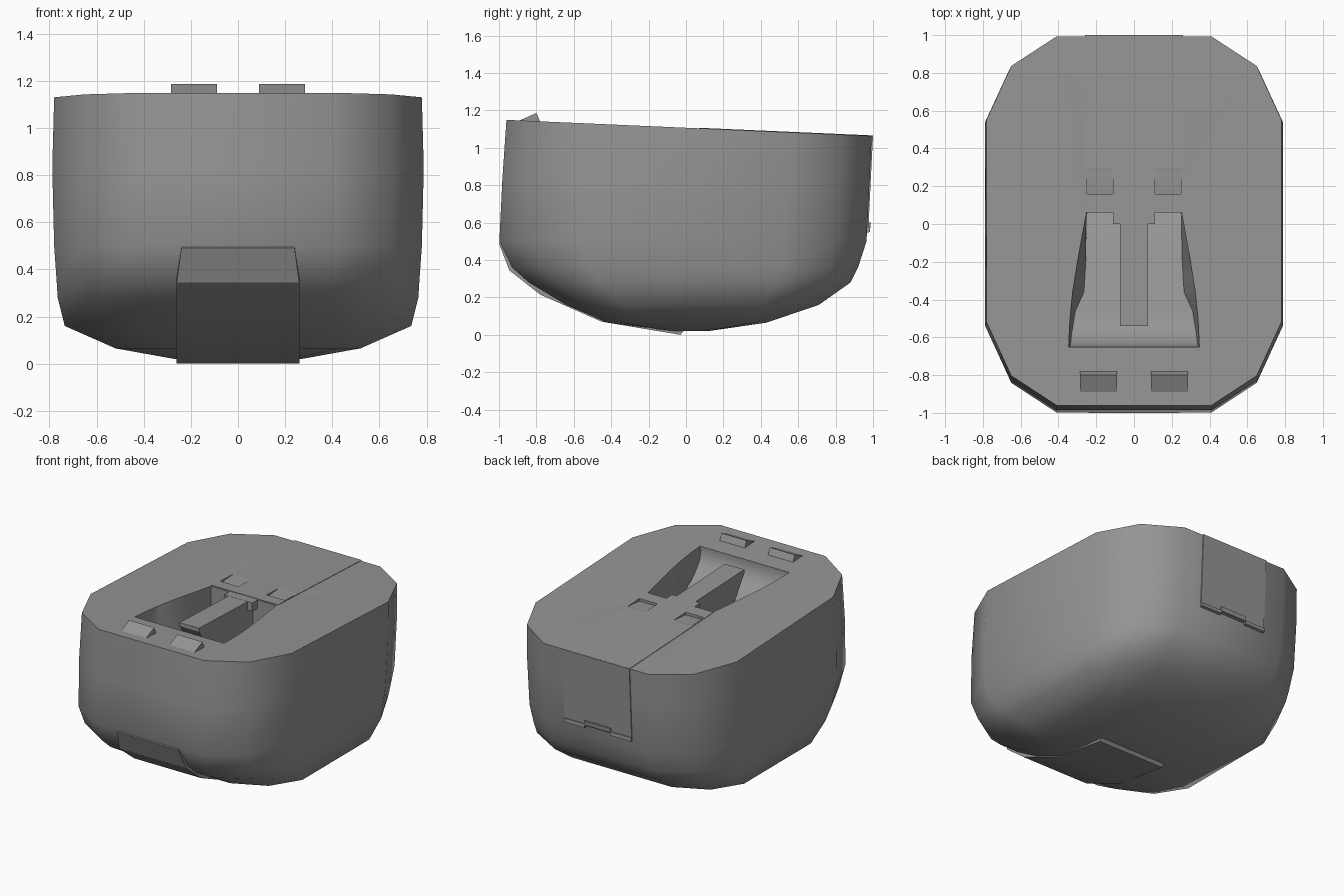
import bpy, bmesh, math

if "Cube" in bpy.data.objects:
    bpy.data.objects.remove(bpy.data.objects["Cube"], do_unlink=True)

grey = bpy.data.materials.new("plain_grey")
grey.use_nodes = True
COLOUR = (0.3, 0.3, 0.3, 1)
grey.diffuse_color = COLOUR
grey.node_tree.nodes["Principled BSDF"].inputs["Base Color"].default_value = COLOUR


def deck(y):
    """Height of the sloping top face."""
    return 1.107 - 0.044 * y


def loft(name, sections, smooth=None):
    """Skin a closed solid over equal-length loops of points."""
    bm = bmesh.new()
    loops = [[bm.verts.new(p) for p in s] for s in sections]
    n = len(loops[0])
    for a, b in zip(loops, loops[1:]):
        for i in range(n):
            j = (i + 1) % n
            bm.faces.new((a[i], a[j], b[j], b[i]))
    bm.faces.new(loops[0][::-1])
    bm.faces.new(loops[-1])
    bmesh.ops.recalc_face_normals(bm, faces=bm.faces)
    mesh = bpy.data.meshes.new(name)
    bm.to_mesh(mesh)
    bm.free()
    mesh.materials.append(grey)
    obj = bpy.data.objects.new(name, mesh)
    bpy.context.collection.objects.link(obj)
    if smooth:
        shade(obj, smooth)
    return obj


def shade(obj, angle):
    bpy.ops.object.select_all(action='DESELECT')
    bpy.context.view_layer.objects.active = obj
    obj.select_set(True)
    bpy.ops.object.shade_smooth_by_angle(angle=math.radians(angle))


def prism(name, profile, x0, x1):
    """Extrude a (y, z) side profile from x0 to x1."""
    return loft(name, [[(x, y, z) for y, z in profile] for x in (x0, x1)])


def cut(obj, cutter):
    mod = obj.modifiers.new("cut", 'BOOLEAN')
    mod.object = cutter
    mod.solver = 'EXACT'
    bpy.context.view_layer.objects.active = obj
    bpy.ops.object.modifier_apply(modifier=mod.name)


# Hull: chamfered plan outline scaled through rising levels
QUARTER = [(1, 0.55), (0.833, 0.84), (0.526, 1)]
OUTLINE = (QUARTER + [(-x, y) for x, y in QUARTER[::-1]]
           + [(-x, -y) for x, y in QUARTER] + [(x, -y) for x, y in QUARTER[::-1]])
# level height, half width, front y, back y
LEVELS = [(0.02, 0.27, -0.10, 0.12), (0.065, 0.52, -0.42, 0.43),
          (0.16, 0.735, -0.64, 0.71), (0.28, 0.765, -0.84, 0.88),
          (0.36, 0.77, -0.93, 0.92), (0.50, 0.78, -0.998, 0.965),
          (0.83, 0.788, -0.982, 0.982), (None, 0.78, -0.96, 0.993)]
rings = []
for z, hx, yf, yb in LEVELS:
    mid, half = (yf + yb) / 2, (yb - yf) / 2
    ring = [(hx * u, mid + half * v) for u, v in OUTLINE]
    rings.append([(x, y, deck(y) if z is None else z) for x, y in ring])
hull = loft("hull", rings)

# Lid strip lying along the rear of the deck
lid = prism("lid_strip", [(0.07, deck(0.07) + 0.003), (0.994, deck(0.994) + 0.003),
                          (0.994, deck(0.994) - 0.02), (0.07, deck(0.07) - 0.02)], -0.26, 0.26)

# Pocket: y, rim half width, floor half width, floor depth
POCKET = [(-0.65, 0.347, 0.34, 0.03), (-0.63, 0.345, 0.335, 0.09),
          (-0.58, 0.343, 0.33, 0.14), (-0.52, 0.34, 0.32, 0.175),
          (-0.46, 0.335, 0.31, 0.19), (-0.36, 0.325, 0.265, 0.20),
          (-0.28, 0.312, 0.26, 0.25), (-0.19, 0.298, 0.255, 0.25),
          (0.06, 0.252, 0.25, 0.38)]
pocket = loft("pocket_cutter", [
    [(-w, y, deck(y) + 0.05), (w, y, deck(y) + 0.05), (w, y, deck(y)),
     (f, y, deck(y) - d), (-f, y, deck(y) - d), (-w, y, deck(y))]
    for y, w, f, d in POCKET])
cutters = [pocket]

# Shallow finger ramps in the lid
for s in (-1, 1):
    cutters.append(prism("ramp_cutter", [
        (0.16, deck(0.16) + 0.05), (0.30, deck(0.30) + 0.05),
        (0.30, deck(0.30) + 0.003), (0.16, deck(0.16) - 0.015)], s * 0.11, s * 0.25))
for c in cutters:
    cut(hull, c)
    if c is not pocket:
        cut(lid, c)
for c in cutters:
    bpy.data.objects.remove(c, do_unlink=True)
shade(hull, 42)

# Centre strap with its fin, and the wider root at the rear of the pocket
prism("centre_strap", [(0.10, deck(0.1)), (-0.54, deck(-0.54) - 0.005), (-0.54, deck(-0.54) - 0.03),
                       (-0.40, deck(-0.4) - 0.23), (0.10, deck(0.1) - 0.4)], -0.075, 0.075)
prism("strap_root", [(0.08, deck(0.08)), (0.0, deck(0)), (0.0, deck(0) - 0.06),
                     (0.08, deck(0.08) - 0.06)], -0.11, 0.11)

# Two wedge catches near the front
for side, s in (("right", -1), ("left", 1)):
    prism(side + "_catch", [(-0.89, deck(-0.89)), (-0.80, 1.186), (-0.78, deck(-0.78)),
                            (-0.78, 1.12), (-0.89, 1.12)], s * 0.09, s * 0.285)

# Skid plate wrapping under the front
SKID = [(-1.0, 0.49), (-0.945, 0.345), (-0.78, 0.215), (-0.45, 0.07), (-0.03, 0.0)]
loft("skid_plate", [[(-w, y, z), (w, y, z), (w, y + 0.03, z + 0.035), (-w, y + 0.03, z + 0.035)]
                    for (y, z), w in zip(SKID, (0.24, 0.26, 0.26, 0.26, 0.26))], 30)

# Rear hatch, its bottom lip and latch
HATCH = [(deck(1) + 0.003, 1.0), (0.83, 0.988), (0.56, 0.975)]
prism("rear_hatch", [(y, z) for z, y in HATCH] + [(y - 0.04, z) for z, y in HATCH[::-1]], -0.26, 0.26)
for name, x0, x1 in (("lip_right", -0.26, -0.1), ("lip_left", 0.1, 0.26)):
    prism(name, [(0.94, 0.575), (0.983, 0.575), (0.985, 0.55), (0.94, 0.54)], x0, x1)
prism("rear_latch", [(0.94, 0.60), (0.988, 0.60), (0.985, 0.57), (0.94, 0.56)], -0.1, 0.1)
